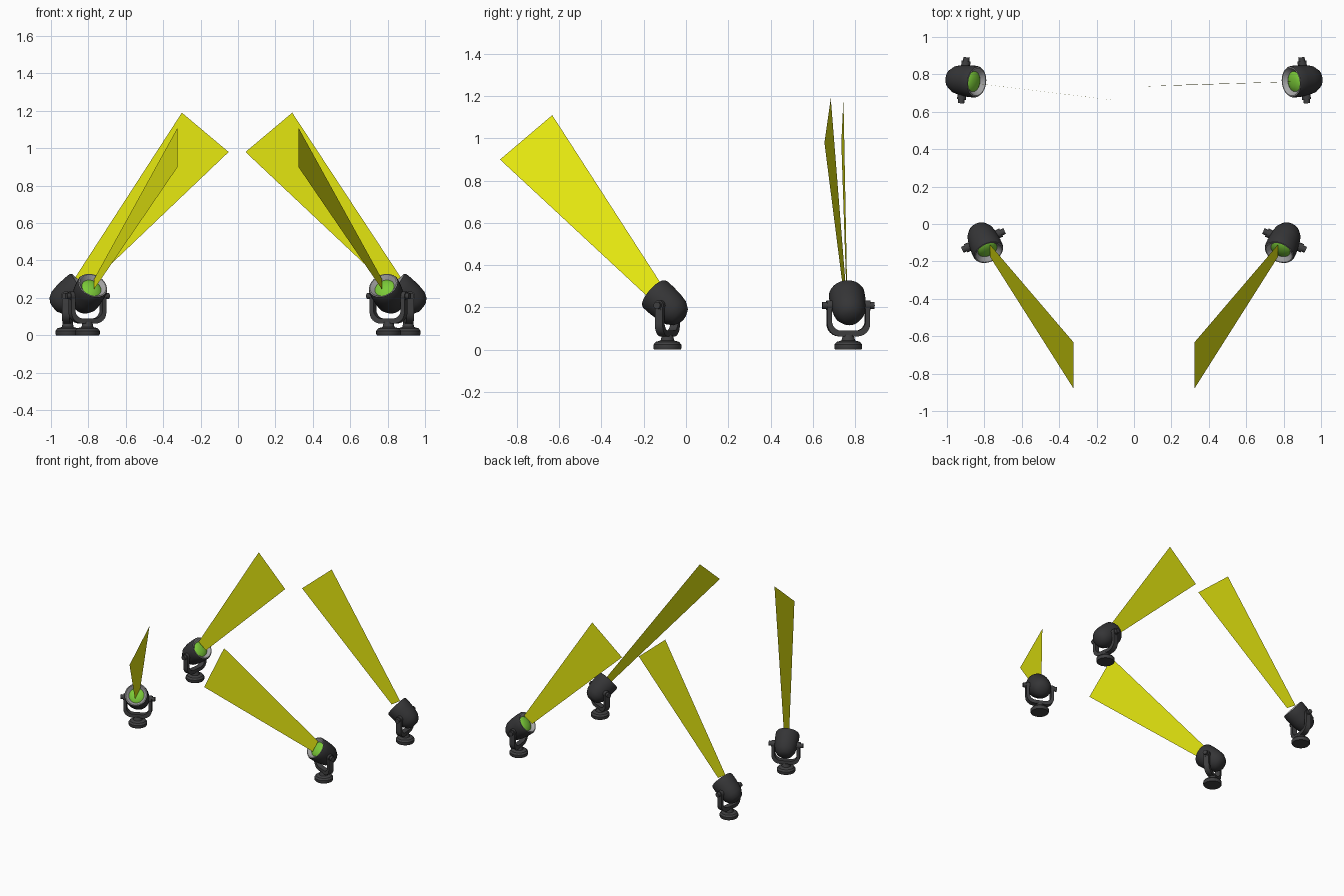
import bpy, bmesh, math
from mathutils import Matrix, Vector

cube = bpy.data.objects.get("Cube")
if cube:
    bpy.data.objects.remove(cube, do_unlink=True)


def material(name, r, g, b):
    m = bpy.data.materials.new(name)
    m.use_nodes = True
    m.diffuse_color = (r, g, b, 1)
    m.node_tree.nodes["Principled BSDF"].inputs["Base Color"].default_value = (r, g, b, 1)
    return m


CASE = material("dark_housing", 0.035, 0.035, 0.037)
METAL = material("charcoal_metal", 0.05, 0.05, 0.052)
RIM = material("pale_grey_rim", 0.38, 0.38, 0.38)
LENS = material("green_lens", 0.2, 0.6, 0.04)
LIGHT = material("yellow_beam", 0.78, 0.8, 0.005)


def finish(bm, name, mat, angle=35):
    mesh = bpy.data.meshes.new(name)
    for f in bm.faces:
        f.smooth = True
    bm.to_mesh(mesh)
    bm.free()
    mesh.materials.append(mat)
    mesh.set_sharp_from_angle(angle=math.radians(angle))
    return mesh


def lathe(name, profile, mat, matrix=Matrix(), steps=32):
    """Spin (radius, height) pairs about the z axis."""
    bm = bmesh.new()
    verts = [bm.verts.new((r, 0, h)) for r, h in profile]
    edges = [bm.edges.new(pair) for pair in zip(verts, verts[1:])]
    bmesh.ops.spin(bm, geom=verts + edges, axis=(0, 0, 1), cent=(0, 0, 0),
                   angle=math.tau, steps=steps, use_duplicate=False)
    bmesh.ops.remove_doubles(bm, verts=bm.verts, dist=1e-4)
    bmesh.ops.recalc_face_normals(bm, faces=bm.faces)
    bm.transform(matrix)
    return finish(bm, name, mat)


def u_side(half, bottom, radius, top, n=6):
    """Points down the left arm, round both corners and up the right arm."""
    pts = [(-half, top)]
    for side, start in ((-1, math.pi), (1, 1.5 * math.pi)):
        for i in range(n + 1):
            a = start + i / n * math.pi / 2
            pts.append((side * (half - radius) + radius * math.cos(a),
                        bottom + radius + radius * math.sin(a)))
    return pts + [(half, top)]


def yoke_mesh():
    outer, inner = u_side(0.102, 0.063, 0.06, 0.212), u_side(0.08, 0.09, 0.045, 0.212)
    bm = bmesh.new()
    o = [bm.verts.new((x, -0.02, z)) for x, z in outer]
    i = [bm.verts.new((x, -0.02, z)) for x, z in inner]
    faces = [bm.faces.new((o[k], o[k + 1], i[k + 1], i[k])) for k in range(len(o) - 1)]
    ext = bmesh.ops.extrude_face_region(bm, geom=faces)
    bmesh.ops.translate(bm, vec=(0, 0.04, 0),
                        verts=[g for g in ext["geom"] if isinstance(g, bmesh.types.BMVert)])
    bmesh.ops.recalc_face_normals(bm, faces=bm.faces)
    return finish(bm, "yoke", METAL)


def pivot_mesh():
    bm = bmesh.new()
    for side in (-1, 1):
        # Round arm end, then the narrower knob
        for radius, depth, x in ((0.024, 0.026, 0.091), (0.017, 0.022, 0.113)):
            bmesh.ops.create_cone(
                bm, cap_ends=True, segments=20, radius1=radius, radius2=radius, depth=depth,
                matrix=Matrix.Translation((side * x, 0, 0.21)) @ Matrix.Rotation(math.pi / 2, 4, "Y"))
    return finish(bm, "pivot_knobs", METAL)


# Lamp head tilts upward about the pivot
TILT = Matrix.Translation((0, 0, 0.21)) @ Matrix.Rotation(math.radians(51), 4, "X")

parts = [
    lathe("base", [(0, 0), (0.062, 0), (0.066, 0.006), (0.066, 0.024), (0.056, 0.037),
                   (0.032, 0.044), (0.026, 0.07), (0, 0.07)], METAL),
    yoke_mesh(),
    pivot_mesh(),
    lathe("housing", [(0, -0.1), (0.03, -0.097), (0.054, -0.083), (0.073, -0.052), (0.081, -0.01),
                      (0.085, 0.04), (0.085, 0.08), (0.08, 0.09)], CASE, TILT),
    lathe("lens_rim", [(0.08, 0.09), (0.074, 0.091), (0.054, 0.068)], RIM, TILT),
    lathe("lens", [(0.055, 0.068), (0.045, 0.075), (0.025, 0.081), (0, 0.083)], LENS, TILT),
]


def place_lamp(label, x, y, yaw):
    spot = Matrix.Translation((x, y, 0)) @ Matrix.Rotation(math.radians(yaw), 4, "Z")
    for mesh in parts:
        ob = bpy.data.objects.new(f"{label}_{mesh.name}", mesh)
        ob.matrix_world = spot
        bpy.context.collection.objects.link(ob)


def place_beam(label, corners, toward):
    bm = bmesh.new()
    face = bm.faces.new([bm.verts.new(c) for c in corners])
    face.normal_update()
    if face.normal.dot(Vector(toward)) < 0:
        face.normal_flip()
    ob = bpy.data.objects.new(label + "_beam", finish(bm, label + "_beam", LIGHT))
    bpy.context.collection.objects.link(ob)


for name, s in (("left", 1), ("right", -1)):
    place_lamp("front_" + name, s * 0.805, -0.088, -s * 24)
    place_lamp("back_" + name, s * 0.91, 0.768, -s * 83)
    place_beam("front_" + name, [(s * 0.77, -0.11, 0.3), (s * 0.77, -0.175, 0.245),
                                 (s * 0.323, -0.88, 0.9), (s * 0.323, -0.633, 1.11)], (s, 0, 0))

# Back beams stand in vertical planes
place_beam("back_left", [(0.87, 0.762, 0.31), (0.8, 0.759, 0.265),
                         (0.04, 0.735, 0.98), (0.29, 0.745, 1.19)], (0, -1, 0))
place_beam("back_right", [(-0.87, 0.755, 0.31), (-0.8, 0.746, 0.265),
                          (-0.05, 0.655, 0.98), (-0.3, 0.685, 1.19)], (0, -1, 0))
